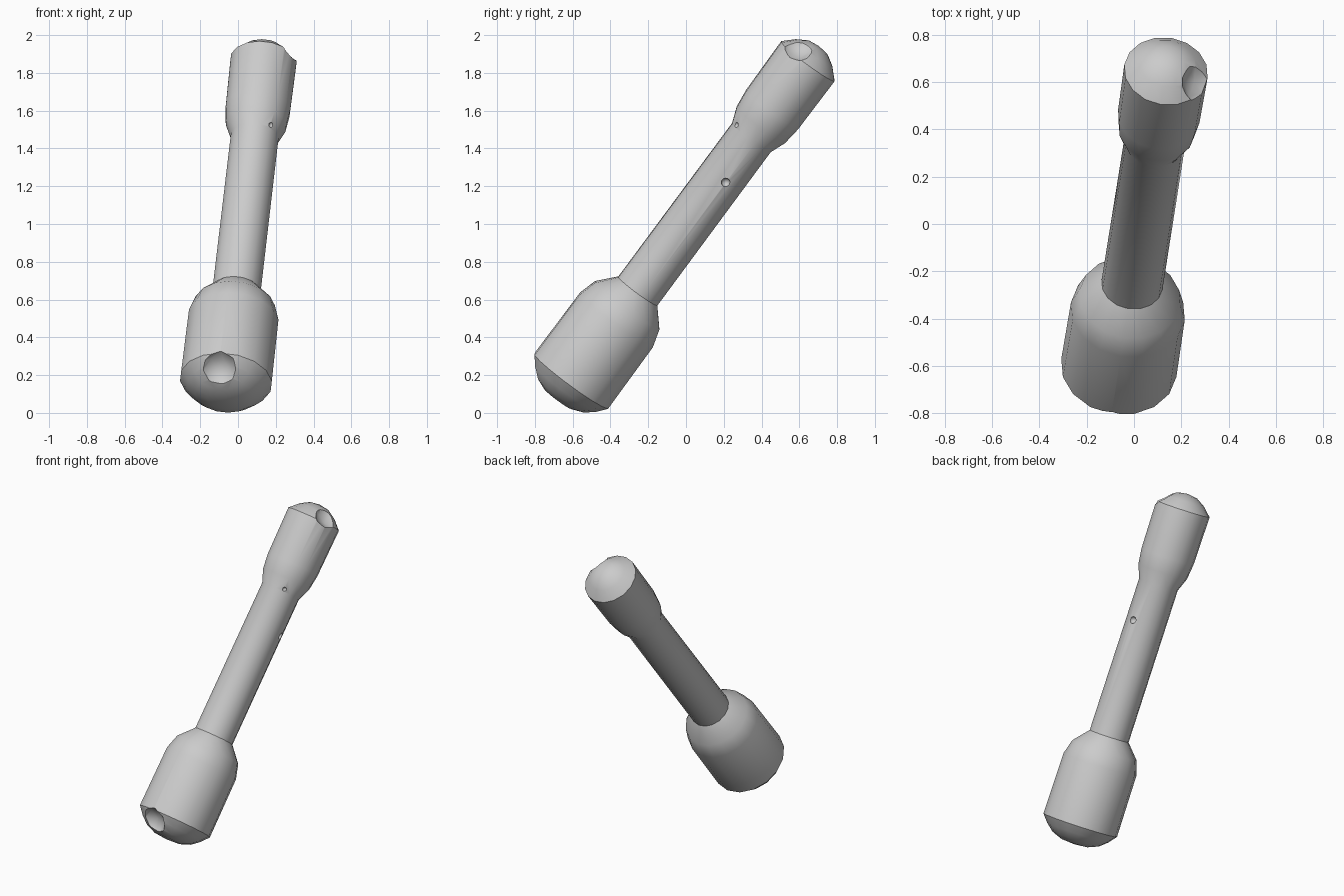
import bpy, bmesh, math
from mathutils import Vector

if "Cube" in bpy.data.objects:
    bpy.data.objects.remove(bpy.data.objects["Cube"])

AXIS = Vector((0.094, 0.592, 0.80)).normalized()   # leaning long axis
ORIGIN = Vector((-0.008, -0.255, 0.645))           # where handle meets the head
SIDES = 16

grey = bpy.data.materials.new("plain grey")
grey.diffuse_color = (0.6, 0.6, 0.6, 1)
grey.use_nodes = True
grey.node_tree.nodes["Principled BSDF"].inputs["Base Color"].default_value = grey.diffuse_color


def make(name, bm):
    mesh = bpy.data.meshes.new(name)
    bmesh.ops.recalc_face_normals(bm, faces=bm.faces)
    bm.to_mesh(mesh)
    bm.free()
    obj = bpy.data.objects.new(name, mesh)
    bpy.context.collection.objects.link(obj)
    mesh.materials.append(grey)
    return obj


# Turned body: (radius, distance along the axis)
profile = [(0, -0.722), (0.09, -0.714), (0.155, -0.688), (0.205, -0.645), (0.246, -0.595),
           (0.243, -0.19), (0.215, -0.095), (0.130, 0.0),
           (0.129, 1.015), (0.162, 1.10), (0.174, 1.20), (0.178, 1.52),
           (0.122, 1.575), (0.065, 1.61), (0, 1.62)]
bm = bmesh.new()
side = AXIS.cross(Vector((0, 0, 1))).normalized()
up = side.cross(AXIS)
rings = []
for r, t in profile:
    c = ORIGIN + AXIS * t
    if r == 0:
        rings.append([bm.verts.new(c)] * SIDES)
    else:
        angles = [2 * math.pi * i / SIDES for i in range(SIDES)]
        rings.append([bm.verts.new(c + r * (side * math.cos(a) + up * math.sin(a))) for a in angles])
for low, high in zip(rings, rings[1:]):
    for i in range(SIDES):
        j = (i + 1) % SIDES
        bm.faces.new(list(dict.fromkeys((low[i], low[j], high[j], high[i]))))
pestle = make("turned_club", bm)

# Dents: (name, centre, radius)
dents = [("tip_dent", (0.32, 0.60, 1.985), 0.125),
         ("base_dent", (-0.11, -0.855, 0.225), 0.12),
         ("handle_pit", (0.185, 0.21, 1.22), 0.024),
         ("neck_nick", (0.178, 0.262, 1.525), 0.016)]
for name, centre, radius in dents:
    bm = bmesh.new()
    bmesh.ops.create_icosphere(bm, subdivisions=2, radius=radius)
    bmesh.ops.translate(bm, verts=bm.verts, vec=centre)
    cutter = make(name + "_cutter", bm)
    cutter.hide_render = True
    cutter.hide_set(True)
    mod = pestle.modifiers.new(name, 'BOOLEAN')
    mod.operation = 'DIFFERENCE'
    mod.solver = 'EXACT'
    mod.object = cutter

# Bake the dents, then smooth while keeping the rims crisp
bpy.context.view_layer.objects.active = pestle
pestle.select_set(True)
for name, _, _ in dents:
    bpy.ops.object.modifier_apply(modifier=name)
for obj in [o for o in bpy.data.objects if o.name.endswith("_cutter")]:
    bpy.data.objects.remove(obj)
bpy.ops.object.shade_smooth_by_angle(angle=math.radians(30))
